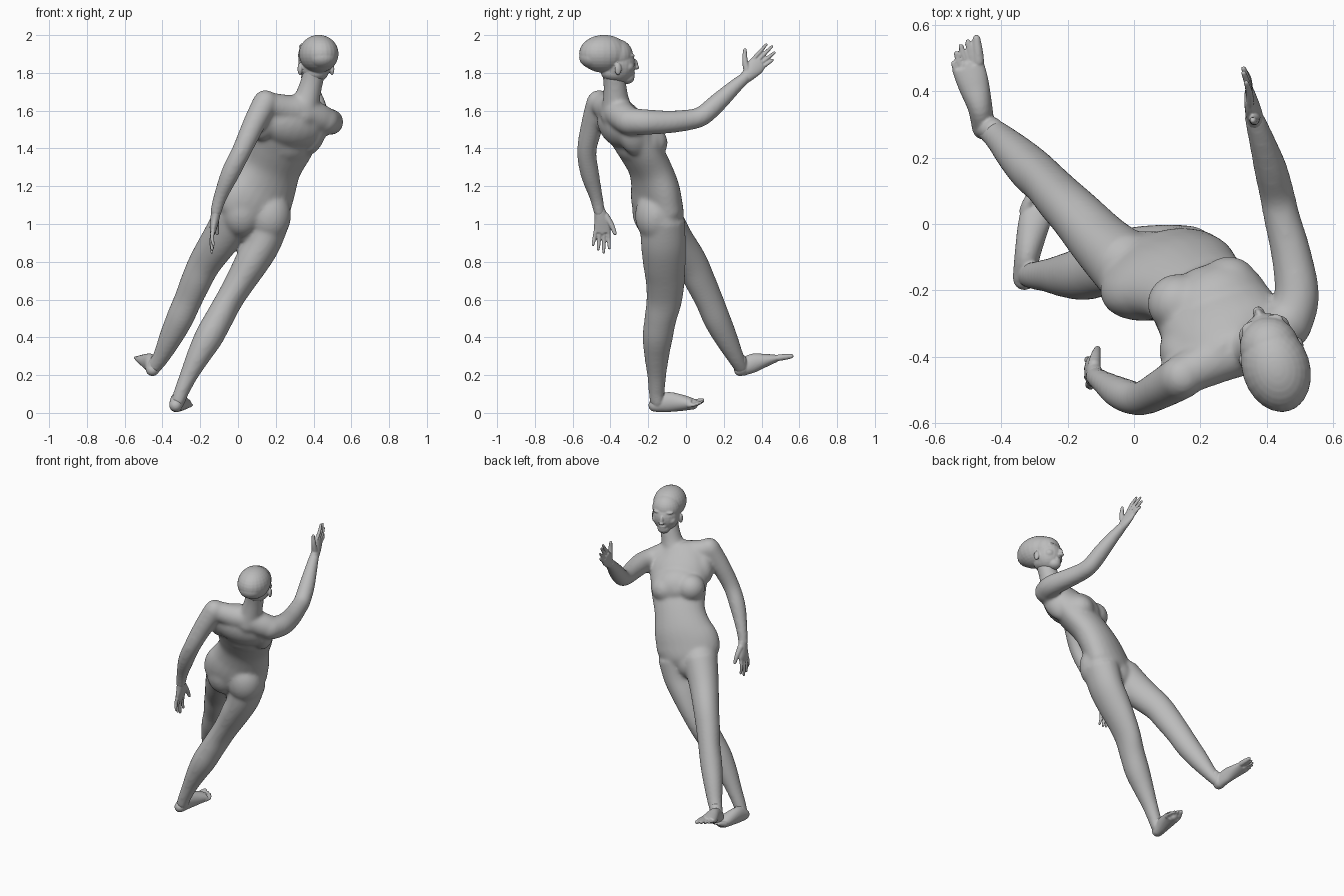
import bpy, bmesh, math
from mathutils import Vector, Matrix

skin = bpy.data.materials.new("clay_grey")
skin.diffuse_color = (0.5, 0.5, 0.5, 1)


def blob(bm, loc, radii, axes=((1, 0, 0), (0, 1, 0), (0, 0, 1))):
    """Ellipsoid with radii along the given axes."""
    rot = Matrix([Vector(a).normalized() for a in axes]).transposed().to_4x4()
    mat = Matrix.Translation(loc) @ rot @ Matrix.Diagonal((*radii, 1))
    bmesh.ops.create_uvsphere(bm, u_segments=24, v_segments=16, radius=1, matrix=mat)


def spline(p, t):
    """Catmull-Rom point on a list of tuples."""
    i = min(int(t), len(p) - 2)
    u = t - i
    q = [p[max(0, min(len(p) - 1, i + k))] for k in (-1, 0, 1, 2)]
    return [0.5 * (2 * b + (c - a) * u + (2 * a - 5 * b + 4 * c - d) * u * u
                   + (3 * b - a - 3 * c + d) * u ** 3) for a, b, c, d in zip(*q)]


def tube(bm, pts, side=(1, 0, 0), n=24, steps=5):
    """Loft of ellipses; each point is x, y, z, half width, half depth."""
    pts = [tuple(p) if len(p) == 5 else (*p, p[3]) for p in pts]
    line = [spline(pts, k / steps) for k in range((len(pts) - 1) * steps + 1)]
    rings = []
    for k, p in enumerate(line):
        a, b = line[max(k - 1, 0)], line[min(k + 1, len(line) - 1)]
        t = (Vector(b[:3]) - Vector(a[:3])).normalized()
        s = Vector(side)
        s = (s - t * s.dot(t)).normalized()
        f = t.cross(s)
        rings.append([bm.verts.new(Vector(p[:3]) + s * p[3] * math.cos(w) + f * p[4] * math.sin(w))
                      for w in (2 * math.pi * j / n for j in range(n))])
    for r, q in zip(rings, rings[1:]):
        for j in range(n):
            bm.faces.new((r[j], r[(j + 1) % n], q[(j + 1) % n], q[j]))
    bm.faces.new(rings[0][::-1])
    bm.faces.new(rings[-1])
    for p in (pts[0], pts[-1]):          # rounded ends
        blob(bm, p[:3], [min(p[3:]) * 0.97] * 3)


def finish(name, bm, voxel, smooth):
    """Fuse the overlapping volumes into one smooth skin."""
    bmesh.ops.recalc_face_normals(bm, faces=bm.faces)
    me = bpy.data.meshes.new(name)
    bm.to_mesh(me)
    bm.free()
    ob = bpy.data.objects.new(name, me)
    bpy.context.collection.objects.link(ob)
    me.materials.append(skin)
    m = ob.modifiers.new("fuse", 'REMESH')
    m.mode, m.voxel_size, m.use_smooth_shade = 'VOXEL', voxel, True
    m = ob.modifiers.new("soften", 'SMOOTH')
    m.factor, m.iterations = 0.5, smooth


def lerp(a, b, t):
    return Vector(a).lerp(Vector(b), t)


# Body: trunk, shoulders, arms and legs
body = bmesh.new()
S = Vector((0.88, 0.42, -0.22)).normalized()
up = Vector((0.4, -0.35, 0.85)).normalized()
trunk = (S, up.cross(S), up)
tube(body, [(0.055, -0.13, 0.99, 0.13, 0.095), (0.07, -0.14, 1.04, 0.185, 0.115),
            (0.093, -0.153, 1.11, 0.205, 0.118), (0.137, -0.162, 1.2, 0.185, 0.113),
            (0.182, -0.193, 1.3, 0.162, 0.106), (0.228, -0.247, 1.4, 0.175, 0.108),
            (0.267, -0.305, 1.5, 0.185, 0.11), (0.305, -0.352, 1.58, 0.168, 0.092),
            (0.34, -0.37, 1.63, 0.11, 0.07)], S)
tube(body, [(0.335, -0.365, 1.58, 0.09), (0.367, -0.372, 1.67, 0.068),
            (0.39, -0.378, 1.75, 0.06), (0.41, -0.39, 1.83, 0.06)])
tube(body, [(0.145, -0.455, 1.64, 0.062), (0.25, -0.405, 1.61, 0.075), (0.34, -0.37, 1.6, 0.08),
            (0.42, -0.33, 1.565, 0.078), (0.47, -0.29, 1.54, 0.072)], (0, 0, 1))
blob(body, (0.285, -0.34, 1.525), (0.195, 0.112, 0.13), trunk)     # upper ribs
blob(body, (0.245, -0.25, 1.44), (0.168, 0.13, 0.13), trunk)       # chest
blob(body, (0.235, -0.375, 1.56), (0.13, 0.085, 0.11), trunk)      # shoulder blades
blob(body, (0.395, -0.28, 1.47), (0.062, 0.08, 0.12), trunk)       # armpits
blob(body, (0.15, -0.4, 1.54), (0.065, 0.075, 0.11), trunk)
blob(body, (0.21, -0.2, 1.45), (0.1, 0.07, 0.08), trunk)           # breastbone
for c in ((0.285, -0.185, 1.43), (0.13, -0.238, 1.46)):            # breasts
    blob(body, c, (0.09, 0.088, 0.088), trunk)
for c in ((0.165, -0.16, 1.045), (0.02, -0.175, 1.07)):            # buttocks
    blob(body, c, (0.116, 0.11, 0.14))
blob(body, (0.05, -0.105, 1.01), (0.1, 0.085, 0.1))                # lower belly
tube(body, [(0.145, -0.46, 1.645, 0.067), (0.085, -0.495, 1.53, 0.06), (0.02, -0.525, 1.39, 0.052),
            (-0.04, -0.51, 1.27, 0.05), (-0.095, -0.475, 1.14, 0.036), (-0.118, -0.458, 1.06, 0.031)])
tube(body, [(0.46, -0.31, 1.545, 0.073), (0.49, -0.22, 1.54, 0.068), (0.475, -0.1, 1.54, 0.061),
            (0.445, 0.02, 1.552, 0.055), (0.43, 0.09, 1.575, 0.053), (0.41, 0.17, 1.645, 0.05),
            (0.385, 0.25, 1.72, 0.04), (0.362, 0.32, 1.78, 0.031)])
tube(body, [(0.165, -0.125, 1.02, 0.11, 0.12), (0.13, -0.12, 0.9, 0.097, 0.119), (0.074, -0.115, 0.8, 0.091, 0.114),
            (0.015, -0.11, 0.7, 0.08, 0.104), (-0.045, -0.115, 0.6, 0.073, 0.095),
            (-0.1, -0.135, 0.5, 0.075, 0.085), (-0.155, -0.15, 0.4, 0.076, 0.08),
            (-0.21, -0.155, 0.3, 0.063, 0.066), (-0.26, -0.155, 0.2, 0.048, 0.051),
            (-0.3, -0.155, 0.11, 0.04, 0.043), (-0.318, -0.155, 0.06, 0.037, 0.038)])
tube(body, [(-0.015, -0.135, 1.04, 0.11, 0.115), (-0.092, -0.064, 0.92, 0.094, 0.105),
            (-0.172, 0.024, 0.8, 0.081, 0.092), (-0.221, 0.074, 0.7, 0.075, 0.086),
            (-0.264, 0.121, 0.6, 0.069, 0.079), (-0.308, 0.162, 0.5, 0.069, 0.075),
            (-0.356, 0.21, 0.4, 0.06, 0.064), (-0.405, 0.26, 0.3, 0.046, 0.046),
            (-0.445, 0.293, 0.24, 0.038, 0.038)], (-0.7, -0.7, 0))
finish("body", body, 0.009, 18)

# Head in its own frame: side, forward, up
head = bmesh.new()
hs, hf, hu = Vector((0.95, 0.3, 0)).normalized(), Vector((-0.3, 0.95, 0)).normalized(), Vector((0, 0, 1))


def head_blob(s, f, u, radii):
    blob(head, Vector((0.42, -0.41, 1.88)) + hs * s + hf * f + hu * u, radii, (hs, hf, hu))


head_blob(0, -0.025, 0.021, (0.102, 0.135, 0.1))       # cranium
head_blob(0, -0.08, 0.003, (0.078, 0.08, 0.062))       # back of skull
head_blob(0, 0.04, 0.012, (0.09, 0.092, 0.088))        # forehead
head_blob(0, 0.052, -0.035, (0.085, 0.093, 0.1))       # face
head_blob(0, 0.045, -0.078, (0.07, 0.085, 0.052))      # jaw
head_blob(0, 0.1, -0.105, (0.04, 0.042, 0.034))        # chin
head_blob(0, 0.145, -0.035, (0.013, 0.018, 0.03))      # nose
head_blob(0, 0.151, -0.051, (0.018, 0.019, 0.012))
head_blob(0, 0.129, -0.079, (0.028, 0.016, 0.008))     # lips
head_blob(0, 0.127, -0.091, (0.024, 0.017, 0.008))
for m in (-1, 1):
    head_blob(m * 0.034, 0.113, 0.012, (0.032, 0.02, 0.01))    # brow
    head_blob(m * 0.034, 0.116, -0.014, (0.02, 0.016, 0.01))   # eye
    head_blob(m * 0.045, 0.092, -0.048, (0.034, 0.034, 0.03))  # cheek
    head_blob(m * 0.089, 0.025, -0.06, (0.012, 0.019, 0.032))  # ear
finish("head", head, 0.005, 4)


def digits(bm, base0, base1, tips, r, bend):
    """Row of fingers or toes from a line of knuckles to the tips."""
    for i, tip in enumerate(tips):
        b = lerp(base0, base1, i / (len(tips) - 1))
        rad = r[i] if isinstance(r, tuple) else r
        tube(bm, [(*b, rad * 1.1), (*(lerp(b, tip, 0.5) + Vector(bend)), rad), (*tip, rad * 0.75)], n=12)


def arc(a, b, bulge):
    """Five toe tips on a shallow bow from the big toe to the little toe."""
    return [lerp(a, b, i / 4) + Vector(bulge) * math.sin(math.pi * i / 4) for i in range(5)]


# Lowered hand
hand = bmesh.new()
tube(hand, [(-0.114, -0.46, 1.08, 0.028, 0.026), (-0.122, -0.448, 1.03, 0.037, 0.024),
            (-0.13, -0.443, 0.985, 0.045, 0.02), (-0.133, -0.443, 0.955, 0.043, 0.015)], (0, 1, 0))
digits(hand, (-0.132, -0.477, 0.965), (-0.132, -0.412, 0.965),
       [(-0.13, -0.492, 0.89), (-0.137, -0.465, 0.866), (-0.138, -0.436, 0.85), (-0.135, -0.406, 0.872)],
       0.0105, (-0.006, 0, 0))
tube(hand, [(-0.12, -0.425, 1.04, 0.02), (-0.115, -0.395, 0.995, 0.015), (-0.11, -0.376, 0.95, 0.01)], n=12)
finish("left_hand", hand, 0.004, 3)

# Raised hand
hand = bmesh.new()
tube(hand, [(0.367, 0.3, 1.762, 0.028, 0.027), (0.36, 0.335, 1.795, 0.037, 0.025),
            (0.352, 0.365, 1.83, 0.046, 0.02), (0.347, 0.388, 1.858, 0.043, 0.015)], (0, 0.75, -0.62))
digits(hand, (0.35, 0.362, 1.878), (0.345, 0.41, 1.835),
       [(0.338, 0.425, 1.95), (0.33, 0.455, 1.94), (0.33, 0.468, 1.907), (0.336, 0.458, 1.868)],
       0.0105, (0.004, 0, 0))
tube(hand, [(0.362, 0.325, 1.805, 0.02), (0.362, 0.312, 1.865, 0.015), (0.358, 0.312, 1.92, 0.01)], n=12)
finish("right_hand", hand, 0.004, 3)

# Standing foot
foot = bmesh.new()
tube(foot, [(-0.33, -0.165, 0.04, 0.035, 0.038), (-0.322, -0.1, 0.057, 0.038, 0.053),
            (-0.306, -0.02, 0.053, 0.046, 0.043), (-0.292, 0.035, 0.047, 0.05, 0.03)])
tube(foot, [(-0.295, -0.155, 0.12, 0.037), (-0.318, -0.15, 0.06, 0.036)])
digits(foot, (-0.326, 0.04, 0.05), (-0.256, 0.015, 0.04),
       arc((-0.312, 0.085, 0.065), (-0.245, 0.045, 0.042), (0.01, 0.01, 0)),
       (0.018, 0.013, 0.012, 0.012, 0.011), (0, 0, 0))
finish("right_foot", foot, 0.005, 4)

# Lifted foot
foot = bmesh.new()
tube(foot, [(-0.453, 0.287, 0.228, 0.034, 0.037), (-0.463, 0.35, 0.262, 0.037, 0.05),
            (-0.483, 0.42, 0.278, 0.047, 0.035), (-0.5, 0.475, 0.288, 0.05, 0.02)])
tube(foot, [(-0.425, 0.283, 0.28, 0.037), (-0.452, 0.295, 0.232, 0.037)])
digits(foot, (-0.468, 0.49, 0.292), (-0.533, 0.455, 0.285),
       arc((-0.474, 0.558, 0.3), (-0.545, 0.485, 0.293), (-0.012, 0.014, 0)),
       (0.016, 0.0105, 0.01, 0.01, 0.009), (0, 0, 0))
finish("left_foot", foot, 0.0045, 3)
